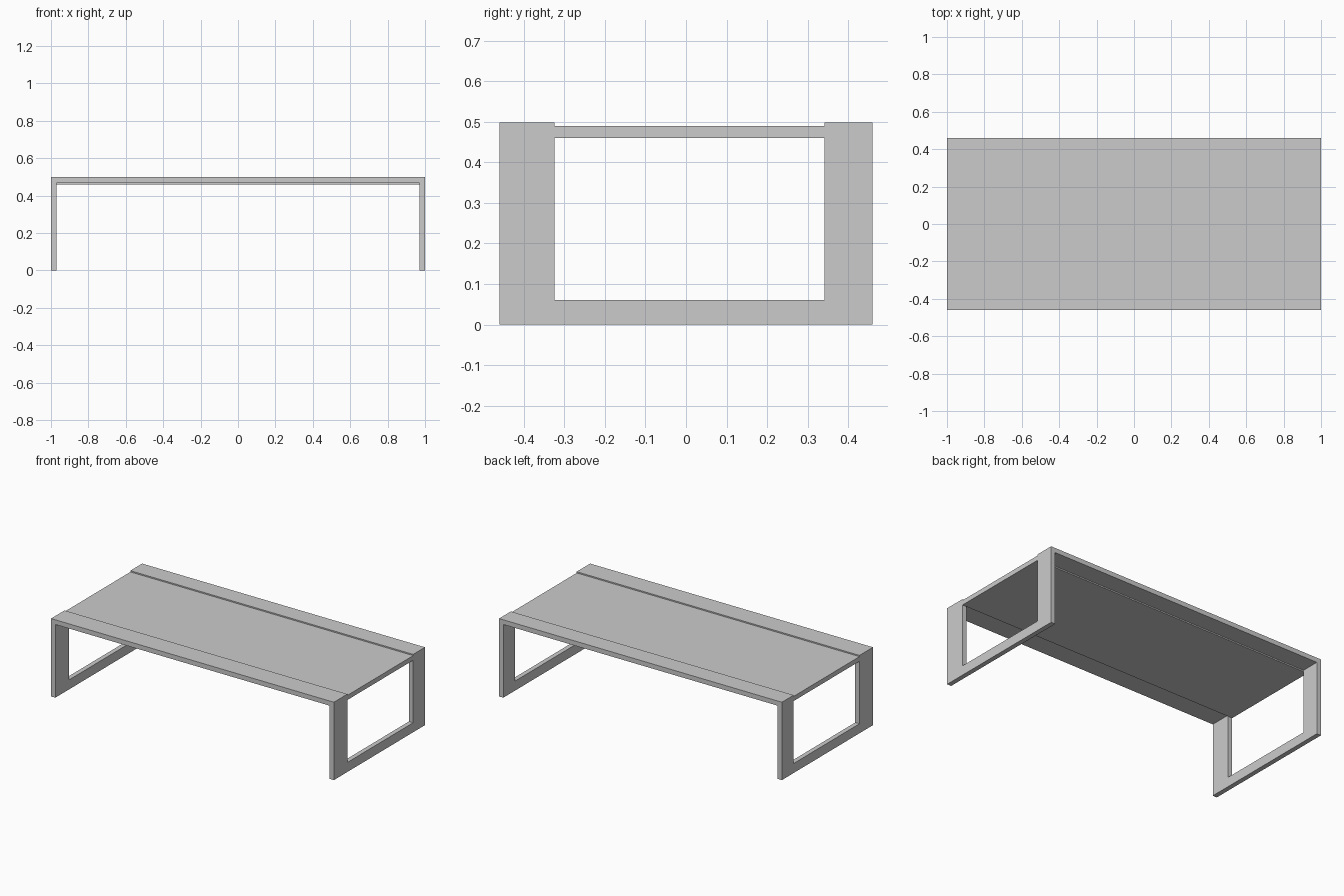
import bpy, bmesh

if "Cube" in bpy.data.objects:
    bpy.data.objects.remove(bpy.data.objects["Cube"])

TOP, T = 0.498, 0.03          # overall height, board thickness
Y0, Y1, Y2, Y3 = -0.46, -0.324, 0.341, 0.46


def extrude_profile(name, pts, y0, y1):
    """Extrude an x-z outline from y0 to y1."""
    bm = bmesh.new()
    face = bm.faces.new([bm.verts.new((x, y0, z)) for x, z in pts])
    ret = bmesh.ops.extrude_face_region(bm, geom=[face])
    verts = [v for v in ret["geom"] if isinstance(v, bmesh.types.BMVert)]
    bmesh.ops.translate(bm, verts=verts, vec=(0, y1 - y0, 0))
    bmesh.ops.recalc_face_normals(bm, faces=bm.faces)
    mesh = bpy.data.meshes.new(name)
    bm.to_mesh(mesh)
    bm.free()
    ob = bpy.data.objects.new(name, mesh)
    bpy.context.collection.objects.link(ob)
    return ob


def rect(x0, x1, z0, z1):
    return [(x0, z0), (x1, z0), (x1, z1), (x0, z1)]


# Front and back arches: legs and raised edge board in one piece
arch = [(-1, 0), (-1 + T, 0), (-1 + T, TOP - T), (1 - T, TOP - T),
        (1 - T, 0), (1, 0), (1, TOP), (-1, TOP)]
extrude_profile("front_arch", arch, Y0, Y1)
extrude_profile("back_arch", arch, Y2, Y3)

# Slightly lowered centre board
extrude_profile("centre_board", rect(-1, 1, 0.46, 0.49), Y1, Y2)

# Floor rails joining the legs at each end
for side, x in (("left", -1), ("right", 1 - T)):
    extrude_profile(side + "_floor_rail", rect(x, x + T, 0, 0.061), Y1, Y2)
